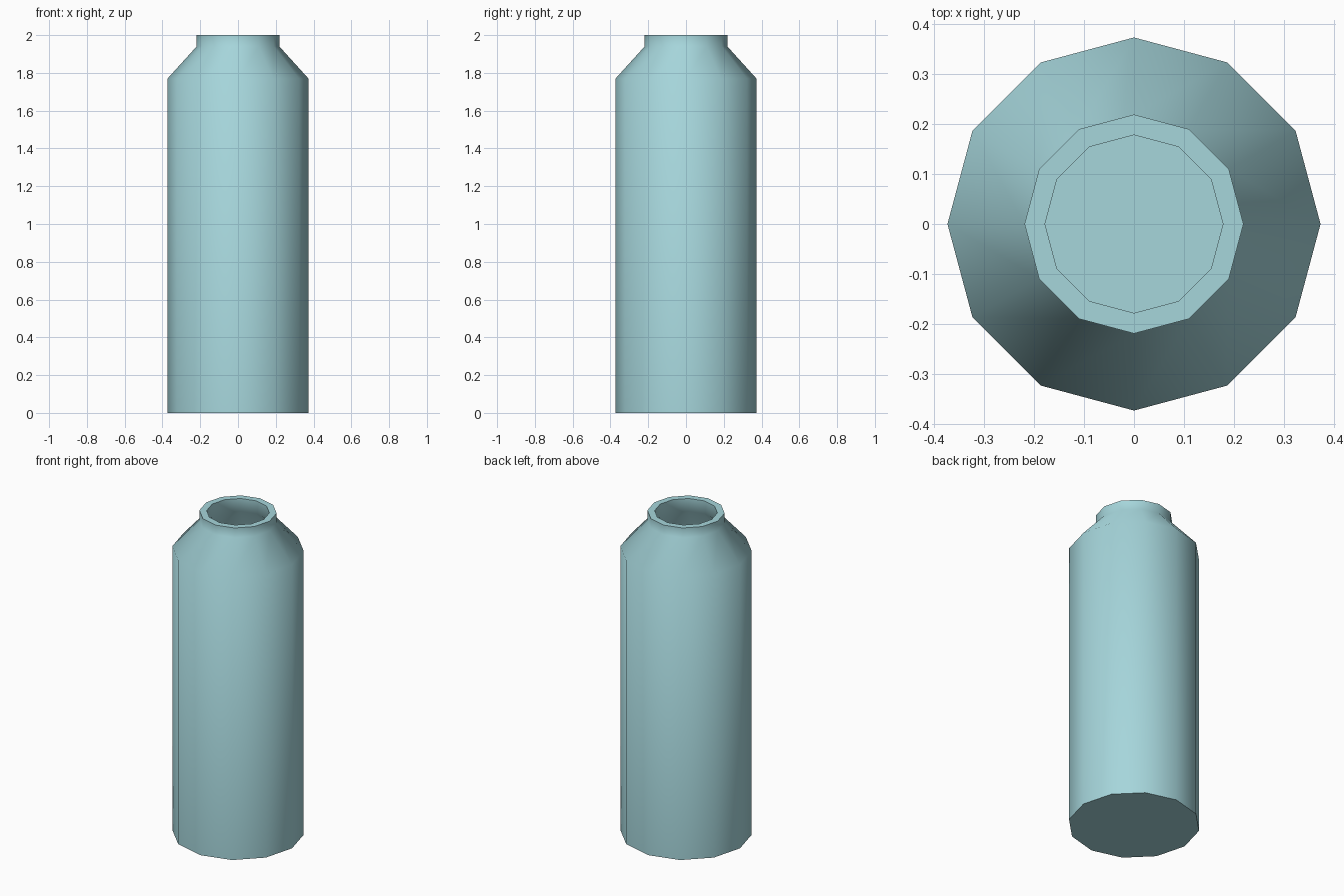
import bpy, bmesh
from math import radians
from mathutils import Vector

cube = bpy.data.objects.get("Cube")
if cube:
    bpy.data.objects.remove(cube, do_unlink=True)

SIDES = 12

# Pale teal finish
teal = bpy.data.materials.new("pale_teal")
teal.use_nodes = True
colour = (0.38, 0.67, 0.71, 1)
teal.diffuse_color = colour
teal.node_tree.nodes["Principled BSDF"].inputs["Base Color"].default_value = colour


def lathe(name, profile, material):
    """Revolve a (radius, height) profile around the z axis."""
    bm = bmesh.new()
    verts = [bm.verts.new((r, 0, z)) for r, z in profile]
    edges = [bm.edges.new(pair) for pair in zip(verts, verts[1:])]
    bmesh.ops.spin(bm, geom=verts + edges, cent=Vector(), axis=Vector((0, 0, 1)),
                   angle=radians(360), steps=SIDES, use_duplicate=False)
    bmesh.ops.remove_doubles(bm, verts=bm.verts, dist=0.0005)
    bmesh.ops.recalc_face_normals(bm, faces=bm.faces)
    mesh = bpy.data.meshes.new(name)
    bm.to_mesh(mesh)
    bm.free()
    mesh.materials.append(material)
    obj = bpy.data.objects.new(name, mesh)
    bpy.context.collection.objects.link(obj)
    bpy.context.view_layer.objects.active = obj
    obj.select_set(True)
    bpy.ops.object.shade_smooth_by_angle(angle=radians(60))
    obj.select_set(False)
    return obj


# Hollow bottle: base, wall, shoulder and neck outside, then back down inside
outside = [(0, 0), (0.373, 0), (0.373, 1.77), (0.219, 1.94), (0.219, 2)]
inside = [(0.178, 2), (0.178, 1.92), (0.332, 1.75), (0.332, 0.04), (0, 0.04)]
lathe("bottle", outside + inside, teal)
